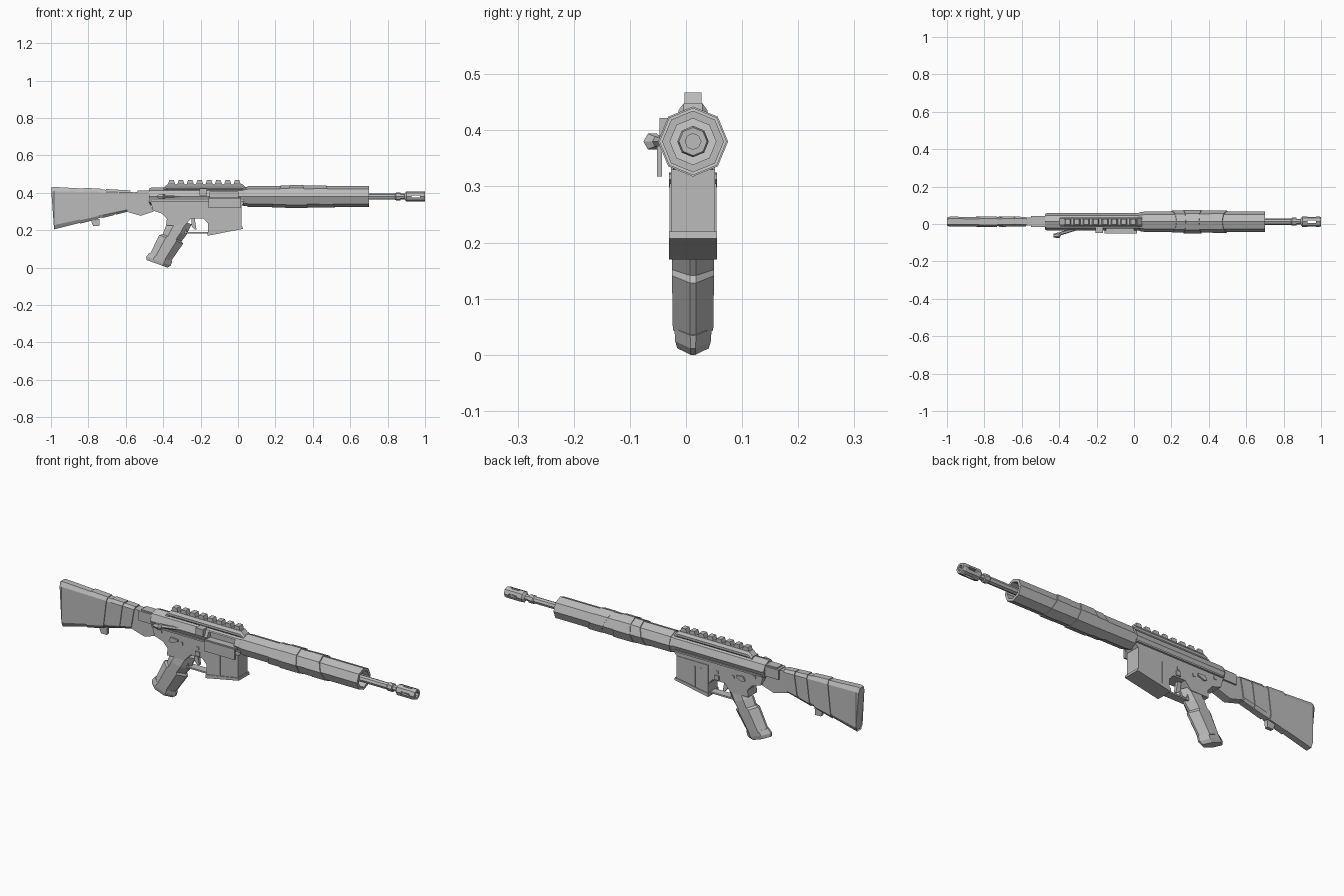
import bpy, bmesh, math
from mathutils import Vector

if "Cube" in bpy.data.objects:
    bpy.data.objects.remove(bpy.data.objects["Cube"], do_unlink=True)

CENTRE_Y, BARREL_Z = .0125, .38

grey = bpy.data.materials.new("plain_grey")
grey.diffuse_color = (.5, .5, .5, 1)
grey.use_nodes = True
grey.node_tree.nodes["Principled BSDF"].inputs["Base Color"].default_value = grey.diffuse_color


def loft(name, rings, closed=False):
    """Skin a list of equal rings; cap the ends unless the loop is closed."""
    bm = bmesh.new()
    loops = [[bm.verts.new(point) for point in ring] for ring in rings]
    count = len(loops[0])
    pairs = list(zip(loops, loops[1:]))
    if closed:
        pairs.append((loops[-1], loops[0]))
    else:
        bm.faces.new(loops[0])
        bm.faces.new(loops[-1])
    for near, far in pairs:
        for i in range(count):
            j = (i + 1) % count
            bm.faces.new((near[i], near[j], far[j], far[i]))
    bmesh.ops.recalc_face_normals(bm, faces=bm.faces)
    mesh = bpy.data.meshes.new(name)
    bm.to_mesh(mesh)
    bm.free()
    mesh.materials.append(grey)
    obj = bpy.data.objects.new(name, mesh)
    bpy.context.collection.objects.link(obj)
    return obj


def octagon(x, radius, slant=0):
    """Upright eight-sided ring around the barrel line, leaning by slant."""
    angles = [math.tau * i / 8 for i in range(8)]
    return [(x + slant * radius * math.cos(a), CENTRE_Y + radius * math.sin(a),
             BARREL_Z + radius * math.cos(a)) for a in angles]


def tube(name, profile, closed=False):
    return loft(name, [octagon(*row) for row in profile], closed)


def slab(name, outline, half_width, y=0):
    """Push a side outline in x, z to both sides of the centre plane."""
    return loft(name, [[(x, CENTRE_Y + y + side * half_width, z) for x, z in outline]
                       for side in (-1, 1)])


def box(name, x, z, length, height, half_width, y=0):
    """Box centred on x and z."""
    left, right = x - length / 2, x + length / 2
    low, high = z - height / 2, z + height / 2
    return slab(name, [(left, low), (right, low), (right, high), (left, high)], half_width, y)


def chamfered(start, end, half_width, edge, flat):
    """Chamfered section ring spanning two points of the centre plane."""
    a, b = (Vector((x, CENTRE_Y, z)) for x, z in (start, end))
    half = [(0, flat), (edge, 1), (1 - edge, 1), (1, flat)]
    whole = half + [(t, -side) for t, side in reversed(half)]
    return [a.lerp(b, t) + Vector((0, side * half_width, 0)) for t, side in whole]


def cut(target, cutter):
    cutter.hide_render = cutter.hide_viewport = True
    mod = target.modifiers.new("cut", 'BOOLEAN')
    mod.solver = 'EXACT'
    mod.object = cutter


# Handguard: hollow tube with slanted wrapped bands
tube("handguard", [(.05, .055), (.7, .055), (.7, .041), (.05, .041)], closed=True)
tube("handguard_collar", [(.025, .046), (.035, .052), (.05, .052)])


def band(name, start, end, radius, lean_start, lean_end):
    core = .05
    tube(name, [(start, core, lean_start), (start, radius, lean_start),
                (end, radius, lean_end), (end, core, lean_end)])


band("wrap_rear", .205, .265, .059, .4, .2)
band("wrap_middle", .265, .36, .0625, .2, -.2)
band("wrap_centre", .36, .42, .0585, -.2, -.4)
band("wrap_front", .42, .495, .06, -.4, -.4)

# Barrel and slotted muzzle
tube("barrel", [(.03, .017), (.84, .017), (.845, .021), (.868, .021), (.87, .015), (.91, .015)])
muzzle = tube("muzzle", [(.89, .014), (.9, .028), (.99, .028), (1, .025), (1, .014), (.92, .014)],
              closed=True)
cut(muzzle, box("side_slot_cutter", .95, BARREL_Z, .045, .012, .05))
cut(muzzle, box("upright_slot_cutter", .95, BARREL_Z, .045, .1, .006))

# Upper receiver with ejection port and hanging cover
upper = tube("upper_receiver", [(-.475, .042), (-.465, .047), (.035, .047)])
cut(upper, box("port_cutter", -.075, .39, .15, .033, .02, y=-.04))
box("port_cover", -.07, .345, .173, .054, .0045, y=-.06)
box("cover_hinge", -.07, .37, .173, .009, .011, y=-.045)
box("case_deflector", -.185, .404, .04, .036, .02, y=-.04)
box("receiver_seam", -.215, .356, .5, .008, .0455)

# Angled bolt assist lever on the right
lever_rings = []
for x, y, size in [(-.43, -.062, .01), (-.4, -.06, .016), (-.39, -.05, .01), (-.31, -.028, .007)]:
    angles = [math.tau * i / 6 for i in range(6)]
    lever_rings.append([(x, y + size * math.cos(a), BARREL_Z + size * math.sin(a))
                        for a in angles])
loft("assist_lever", lever_rings)

# Top rail with sloped ends and evenly spaced teeth
rail_base = .412
loft("rail", [chamfered((x, rail_base), (x, rail_base + rise), .026, .35, .65)
              for x, rise in [(-.398, .016), (-.375, .036), (.02, .036), (.042, .016)]])
for i in range(8):
    x = -.355 + i * .05
    slab("rail_tooth", [(x - .02, .443), (x + .02, .443), (x + .012, .467), (x - .012, .467)],
         half_width=.0155)

# Lower receiver, magazine well and its lip
slab("lower_receiver", [(-.47, .362), (-.455, .305), (-.405, .288), (-.38, .26), (-.385, .225),
                        (-.285, .225), (-.25, .262), (-.185, .262), (-.155, .23), (-.1, .23),
                        (.03, .34), (.03, .362)], half_width=.036)
slab("magazine_well", [(-.16, .18), (.018, .215), (.018, .33), (-.16, .33)], half_width=.039)
slab("magazine_lip", [(-.163, .17), (.026, .207), (.024, .22), (-.163, .188)], half_width=.043)
for x in (-.12, -.085):
    box("well_rib", x, .25, .008, .11, .0415)
for x, z in [(-.21, .307), (-.3, .307), (-.42, .337)]:
    box("receiver_pin", x, z, .014, .014, .039)
slab("selector", [(-.37, .305), (-.355, .298), (-.32, .312), (-.32, .322), (-.36, .325)],
     half_width=.043)
box("magazine_catch", -.21, .28, .025, .022, .042)

# Trigger and guard
box("guard_floor", -.22, .185, .13, .008, .02)
slab("guard_post", [(-.295, .225), (-.285, .181), (-.275, .181), (-.278, .225)], half_width=.02)
slab("trigger", [(-.25, .265), (-.232, .265), (-.222, .205), (-.23, .202), (-.248, .222)],
     half_width=.008)


# Pistol grip with finger ridge and base, set along a leaning axis
def grip_ring(distance, half_depth, half_width):
    middle = Vector((-.3, .25)) + distance * Vector((-.5, -.86))
    across = half_depth * Vector((.94, -.34))
    return chamfered(middle - across, middle + across, half_width, edge=.28, flat=.15)


loft("pistol_grip", [grip_ring(*row) for row in [
    (0, .055, .03), (.065, .06, .0375), (.105, .054, .0375), (.115, .068, .0375),
    (.23, .059, .036)]])
loft("grip_base", [grip_ring(*row) for row in [
    (.225, .065, .033), (.25, .07, .032), (.267, .06, .028)]])


# Stock: straight tapering edges, with raised wraps leaning backwards
def stock_ring(x, grow=0):
    along = x + 1
    foot = along - grow * 5
    top = (x, .432 - along * .055 + grow)
    bottom = (foot - 1, .2 + foot * .25 - grow)
    return chamfered(top, bottom, .027 - along * .012 + grow, edge=.1, flat=.6)


loft("stock", [stock_ring(-1, -.004), stock_ring(-.985), stock_ring(-.59)])
for start, end in [(-.825, -.73), (-.705, -.64), (-.635, -.575)]:
    loft("stock_wrap", [stock_ring(start, .004), stock_ring(end, .004)])
slab("stock_neck", [(-.6, .408), (-.5, .395), (-.45, .3), (-.52, .277), (-.6, .3)],
     half_width=.021)
box("stock_joint", -.51, .38, .08, .05, .029)
box("charging_handle", -.5, .403, .075, .017, .022)
slab("sling_loop", [(-.785, .25), (-.775, .222), (-.742, .222), (-.74, .26)], half_width=.009)
